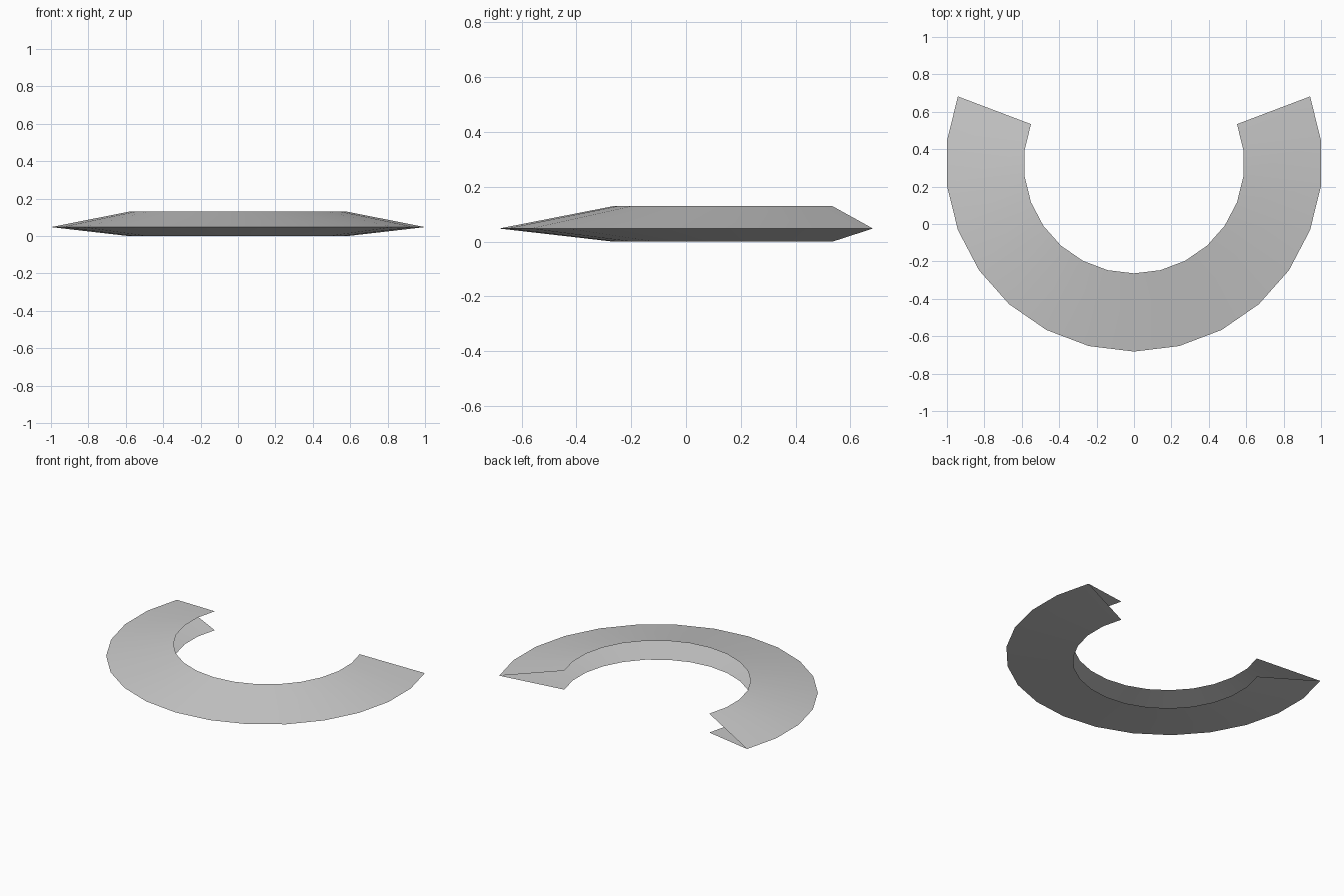
import bpy, bmesh
from math import radians, cos, sin

cube = bpy.data.objects.get("Cube")
if cube:
    bpy.data.objects.remove(cube)

SIDES = 26          # full ring; only 16 segments are kept
SEGMENTS = 16
STEP = 360 / SIDES
CENTRE_Y = 0.325
# cross-section as (radius, height): open V with its sharp edge outside
PROFILE = [(0.589, 0.13), (1.007, 0.048), (0.589, 0.0)]

grey = bpy.data.materials.new("plain grey")
grey.use_nodes = True
colour = (0.6, 0.6, 0.6, 1)
grey.diffuse_color = colour
grey.node_tree.nodes["Principled BSDF"].inputs["Base Color"].default_value = colour

# sweep the V profile around the arc, leaving inner side and ends open
bm = bmesh.new()
rows = []
for i in range(SEGMENTS + 1):
    a = radians(-90 + (i - SEGMENTS / 2) * STEP)
    rows.append([bm.verts.new((r * cos(a), CENTRE_Y + r * sin(a), z))
                 for r, z in PROFILE])
for p, q in zip(rows, rows[1:]):
    for k in range(len(PROFILE) - 1):
        bm.faces.new((p[k], p[k + 1], q[k + 1], q[k]))

mesh = bpy.data.meshes.new("curved_collar")
bm.to_mesh(mesh)
bm.free()
mesh.materials.append(grey)
collar = bpy.data.objects.new("curved_collar", mesh)
bpy.context.collection.objects.link(collar)

# smooth around the arc, crisp at the outer rim
bpy.ops.object.select_all(action='DESELECT')
collar.select_set(True)
bpy.context.view_layer.objects.active = collar
bpy.ops.object.shade_smooth_by_angle(angle=radians(30))
